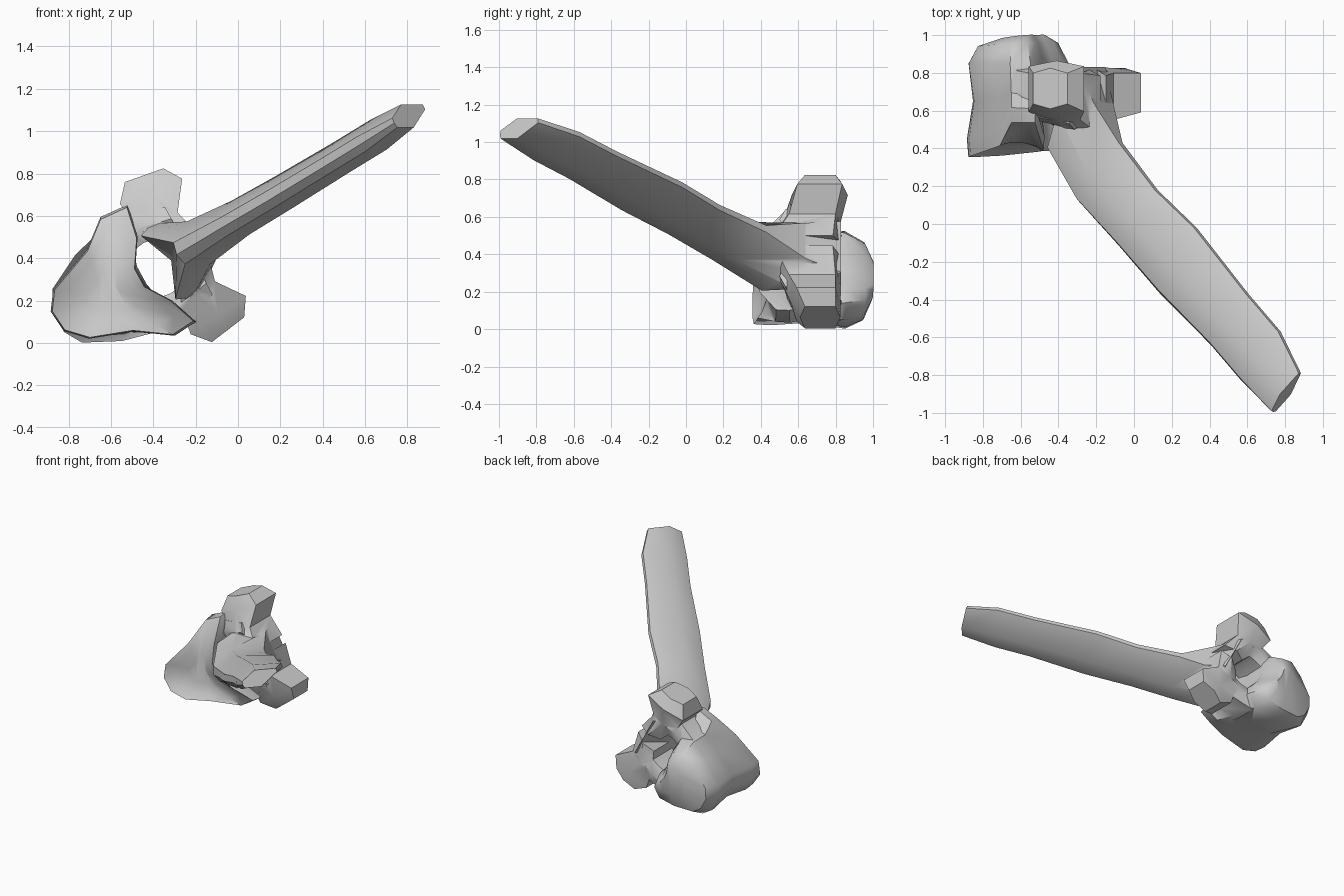
import bpy, bmesh, math

if "Cube" in bpy.data.objects:
    bpy.data.objects.remove(bpy.data.objects["Cube"])

# Local frame: u = dorsal direction, y = along the body, v = sideways (mirror axis)
ANG = math.radians(28.5)
C, S = math.cos(ANG), math.sin(ANG)


def world(u, y, v):
    return (-0.856 + C * u - S * v, y, 0.096 + S * u + C * v)


def smooth(me, angle=42):
    for p in me.polygons:
        p.use_smooth = True
    me.set_sharp_from_angle(angle=math.radians(angle))


def loft(name, rings, side=1):
    """Skin a list of equal-length rings of (u, y, v) points, capped at both ends."""
    bm = bmesh.new()
    vs = [[bm.verts.new(world(u, y, v * side)) for u, y, v in r] for r in rings]
    n = len(rings[0])
    for a, b in zip(vs, vs[1:]):
        for i in range(n):
            j = (i + 1) % n
            bm.faces.new((a[i], a[j], b[j], b[i]))
    bm.faces.new(vs[0][::-1])
    bm.faces.new(vs[-1])
    bmesh.ops.triangulate(bm, faces=[f for f in bm.faces if len(f.verts) > 4])
    bmesh.ops.recalc_face_normals(bm, faces=bm.faces)
    me = bpy.data.meshes.new(name)
    bm.to_mesh(me)
    bm.free()
    smooth(me)
    ob = bpy.data.objects.new(name, me)
    bpy.context.collection.objects.link(ob)
    return ob


# Body: heart-like front profile blending to a rounder back profile
front_up = [(0.0, .06), (.06, .145), (.29, .235), (.42, .34),
            (.56, .33), (.53, .175), (.45, .05)]
front_low = [(.45, -.05), (.53, -.17), (.58, -.31), (.46, -.32),
             (.30, -.21), (.10, -.14), (0.01, -.05)]
back_up = [(.01, .06), (.06, .15), (.23, .24), (.38, .28),
           (.47, .22), (.48, .13), (.46, .05)]
front_prof = front_up + front_low
back_prof = back_up + [(u, -v * .93) for u, v in reversed(back_up)]


def body_ring(y, t, s, tilt=0.0, uc=0.26, sweep=0.0):
    out = []
    for (u0, v0), (u1, v1) in zip(front_prof, back_prof):
        u, v = u0 + (u1 - u0) * t, v0 + (v1 - v0) * t
        # the side facets sit further back than the rim
        shift = sweep * max(0, abs(v) - .2) * (1 if v > 0 else .7)
        out.append((uc + (u - .26) * s, y + tilt * u + shift, v * s))
    return out


body = loft("vertebra", [
    body_ring(.43, 0, .35),
    body_ring(.395, 0, .75, .03, sweep=.5),
    body_ring(.355, 0, .97, .07, sweep=1.1),
    body_ring(.45, 0, 1, .03, sweep=1.1),
    body_ring(.65, .5, .89, sweep=.4),
    body_ring(.85, 1, 1),
    body_ring(.94, 1, .80, .04),
    body_ring(.983, 1, .42, .04, .30),
])
parts = []


# Long spine with the roof of the canal as its widened base
def spine_ring(p, q, w, c, notch=-.04, front=.5, back=.18):
    pts = [(notch, 0), (.02, front), (.45, 1), (1, back),
           (1, -back), (.45, -1), (.02, -front)]
    return [(p[0] + (q[0] - p[0]) * t, p[1] + (q[1] - p[1]) * t, c + k * w)
            for t, k in pts]


parts.append(loft("long_spine", [
    spine_ring((.62, .60), (.72, .83), .22, 0, 0, .9, .7),
    spine_ring((.54, .40), (.79, .64), .18, 0, .3, .95, .6),
    spine_ring((.66, .13), (.90, .43), .115, .012),
    spine_ring((.90, -.10), (1.12, .18), .09, .022),
    spine_ring((1.15, -.35), (1.36, -.02), .085, .03),
    spine_ring((1.47, -.63), (1.68, -.37), .08, .045),
    spine_ring((1.66, -.82), (1.88, -.57), .08, .055),
    spine_ring((1.85, -.995), (2.01, -.79), .062, .068, 0, .4, .2),
]))


# Side parts, mirrored
def wing_ring(a, b, y0, y1, e=.1):
    (ua, va), (ub, vb) = a, b
    um, vm = (ua + ub) / 2, (va + vb) / 2
    d = (y1 - y0) * e
    return [(ua, y0 + d, va), (um, y0, vm), (ub, y0 + d, vb),
            (ub, y1 - d, vb), (um, y1, vm), (ua, y1 - d, va)]


for label, side in (("upper", 1), ("lower", -1)):
    parts.append(loft(label + "_side_process", [
        wing_ring((.62, .06 - .01 * side), (.79, .03), .43, .825),
        wing_ring((.55, .22), (.75, .185), .52, .83),
        wing_ring((.53, .35), (.845, .315), .565, .865 if side > 0 else .825),
        wing_ring((.60, .43), (.79, .40), .61, .825, .12),
    ], side))
    parts.append(loft(label + "_pedicle", [
        wing_ring((.36, .11), (.37, .26), .53, .85),
        wing_ring((.54, .135), (.54, .285), .54, .82),
        wing_ring((.71, .11), (.71, .235), .50, .815),
    ], side))

# Fuse all parts into one continuous bone
for p in parts:
    m = body.modifiers.new("join_" + p.name, 'BOOLEAN')
    m.operation, m.solver, m.object = 'UNION', 'EXACT', p
deps = bpy.context.evaluated_depsgraph_get()
fused = bpy.data.meshes.new_from_object(body.evaluated_get(deps))
body.modifiers.clear()
body.data = fused
for p in parts:
    bpy.data.objects.remove(p)
smooth(fused)
